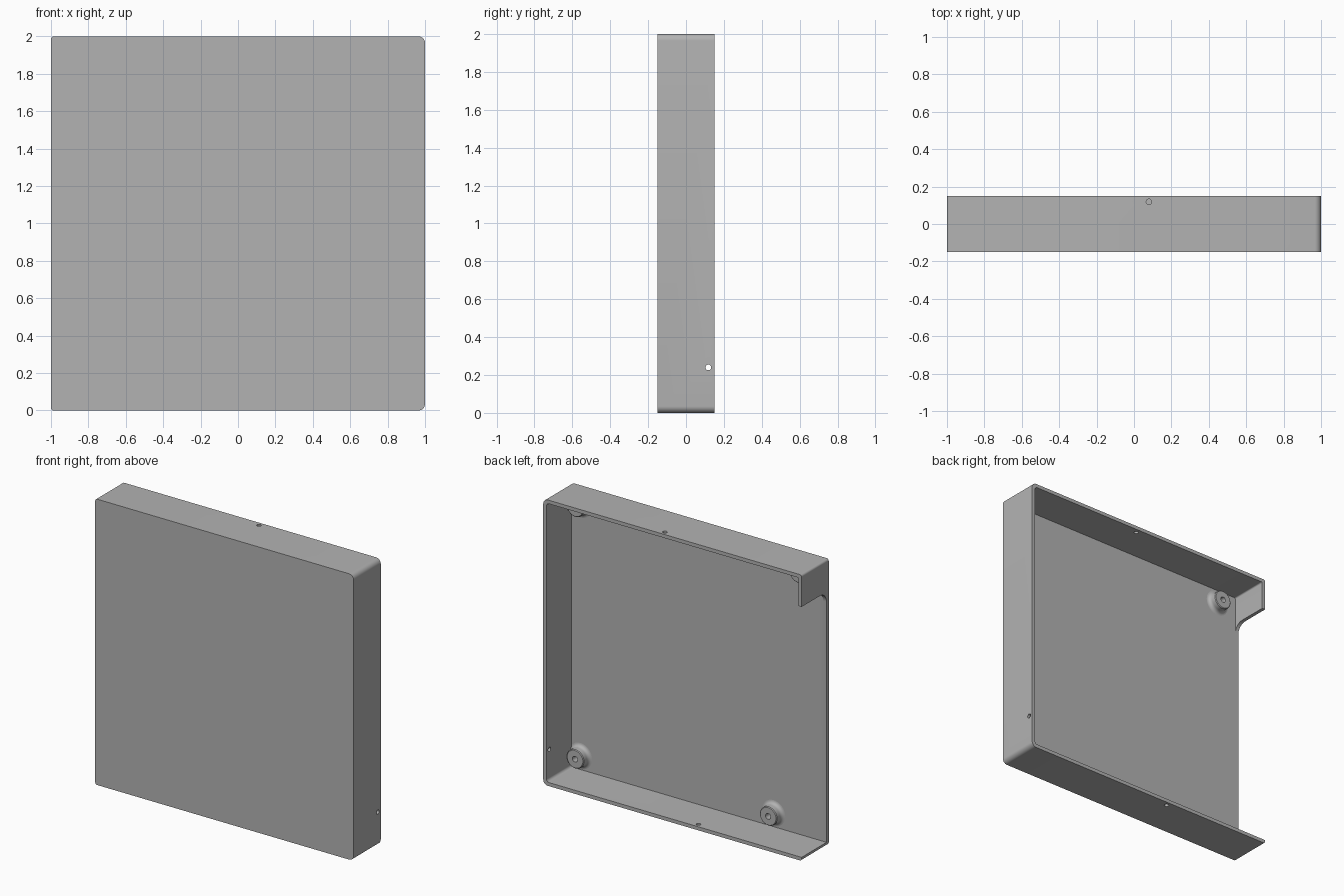
import bpy, bmesh, math
from mathutils import Vector

if "Cube" in bpy.data.objects:
    bpy.data.objects.remove(bpy.data.objects["Cube"])

T = 0.025            # wall thickness
FRONT, BACK = -0.15, 0.15
FLOOR = FRONT + T

grey = bpy.data.materials.new("mid grey")
grey.use_nodes = True
grey.diffuse_color = (0.45, 0.45, 0.45, 1)
grey.node_tree.nodes["Principled BSDF"].inputs["Base Color"].default_value = (0.45, 0.45, 0.45, 1)


def finish(name, bm):
    bmesh.ops.recalc_face_normals(bm, faces=bm.faces)
    mesh = bpy.data.meshes.new(name)
    bm.to_mesh(mesh)
    bm.free()
    mesh.materials.append(grey)
    obj = bpy.data.objects.new(name, mesh)
    bpy.context.collection.objects.link(obj)
    return obj


def rounded(corners, steps=8):
    """Outline from (a, b, radius) right-angled corners."""
    pts = []
    n = len(corners)
    for i, (a, b, r) in enumerate(corners):
        p = Vector((a, b))
        if r == 0:
            pts.append(p)
            continue
        u = (Vector(corners[i - 1][:2]) - p).normalized()
        v = (Vector(corners[(i + 1) % n][:2]) - p).normalized()
        for k in range(steps + 1):
            t = k / steps * math.pi / 2
            pts.append(p + r * ((1 - math.sin(t)) * u + (1 - math.cos(t)) * v))
    return pts


def prism(name, pts, lo, hi, place):
    """Extrude an outline between lo and hi; place maps (a, b, depth) to xyz."""
    bm = bmesh.new()
    face = bm.faces.new([bm.verts.new(place(a, b, lo)) for a, b in pts])
    move = Vector(place(0, 0, hi)) - Vector(place(0, 0, lo))
    new = bmesh.ops.extrude_face_region(bm, geom=[face], use_keep_orig=True)["geom"]
    bmesh.ops.translate(bm, vec=move, verts=[g for g in new if isinstance(g, bmesh.types.BMVert)])
    return finish(name, bm)


def along_x(a, b, d): return (d, a, b)
def along_y(a, b, d): return (a, d, b)
def along_z(a, b, d): return (a, b, d)


def circle(a, b, r, n=20):
    return [(a + r * math.cos(2 * math.pi * i / n), b + r * math.sin(2 * math.pi * i / n)) for i in range(n)]


def cut(obj, cutter):
    cutter.hide_render = True
    mod = obj.modifiers.new("cut", "BOOLEAN")
    mod.operation, mod.solver, mod.object = "DIFFERENCE", "EXACT", cutter
    bpy.context.view_layer.objects.active = obj
    bpy.ops.object.modifier_apply(modifier=mod.name)
    bpy.data.objects.remove(cutter)


def smooth(obj):
    bpy.ops.object.select_all(action="DESELECT")
    obj.select_set(True)
    bpy.context.view_layer.objects.active = obj
    bpy.ops.object.shade_smooth_by_angle(angle=math.radians(30))


# Cover: solid block hollowed from the back
cover = prism("cover_shell", rounded([(-1, 0, .015), (1, 0, .035), (1, 2, .035), (-1, 2, .015)]),
              FRONT, BACK, along_y)
w = 1 - T
cut(cover, prism("cavity", rounded([(-w, T, .01), (w, T, .02), (w, 2 - T, .02), (-w, 2 - T, .01)]),
                 FLOOR, 0.3, along_y))

# Open side, leaving a short return wall at the top with a filleted root
side = rounded([(FLOOR, T, 0), (0.3, T, 0), (0.3, 1.777, 0), (FLOOR, 1.777, .07)])
cut(cover, prism("side_opening", side, -1.1, -0.95, along_x))

# Small screw holes in the three long walls
HOLE_Y, HOLE_R = 0.118, 0.015
cut(cover, prism("top_hole", circle(0.08, HOLE_Y, HOLE_R), 1.9, 2.1, along_z))
cut(cover, prism("bottom_hole", circle(-0.18, HOLE_Y, HOLE_R), -0.1, 0.1, along_z))
cut(cover, prism("side_hole", circle(HOLE_Y, 0.24, HOLE_R), 0.9, 1.1, along_x))
smooth(cover)

# Mounting bosses: turned profile (radius, height) with a bore and flared base
profile = [(0, .005), (.02, .005), (.02, .06), (.061, .06), (.066, .055)]
profile += [(.091 - .025 * math.cos(t), .025 - .025 * math.sin(t))
            for t in [k * math.pi / 12 for k in range(7)]]


def boss(name, x, z):
    bm = bmesh.new()
    verts = [bm.verts.new((r, h, 0)) for r, h in profile]
    edges = [bm.edges.new(pair) for pair in zip(verts, verts[1:])]
    bmesh.ops.spin(bm, geom=verts + edges, cent=(0, 0, 0), axis=(0, 1, 0),
                   angle=2 * math.pi, steps=40, use_duplicate=False)
    bmesh.ops.remove_doubles(bm, verts=bm.verts, dist=1e-4)
    obj = finish(name, bm)
    # open-based shell: make sure the flat rim faces the back
    rim = max(obj.data.polygons, key=lambda p: p.center.y)
    if rim.normal.y < 0:
        obj.data.flip_normals()
    obj.location = (x, FLOOR, z)
    smooth(obj)


for name, x, z in [("lower_left_boss", .905, .12), ("lower_right_boss", -.59, .12),
                   ("upper_left_boss", .905, 1.88), ("upper_right_boss", -.82, 1.88)]:
    boss(name, x, z)
